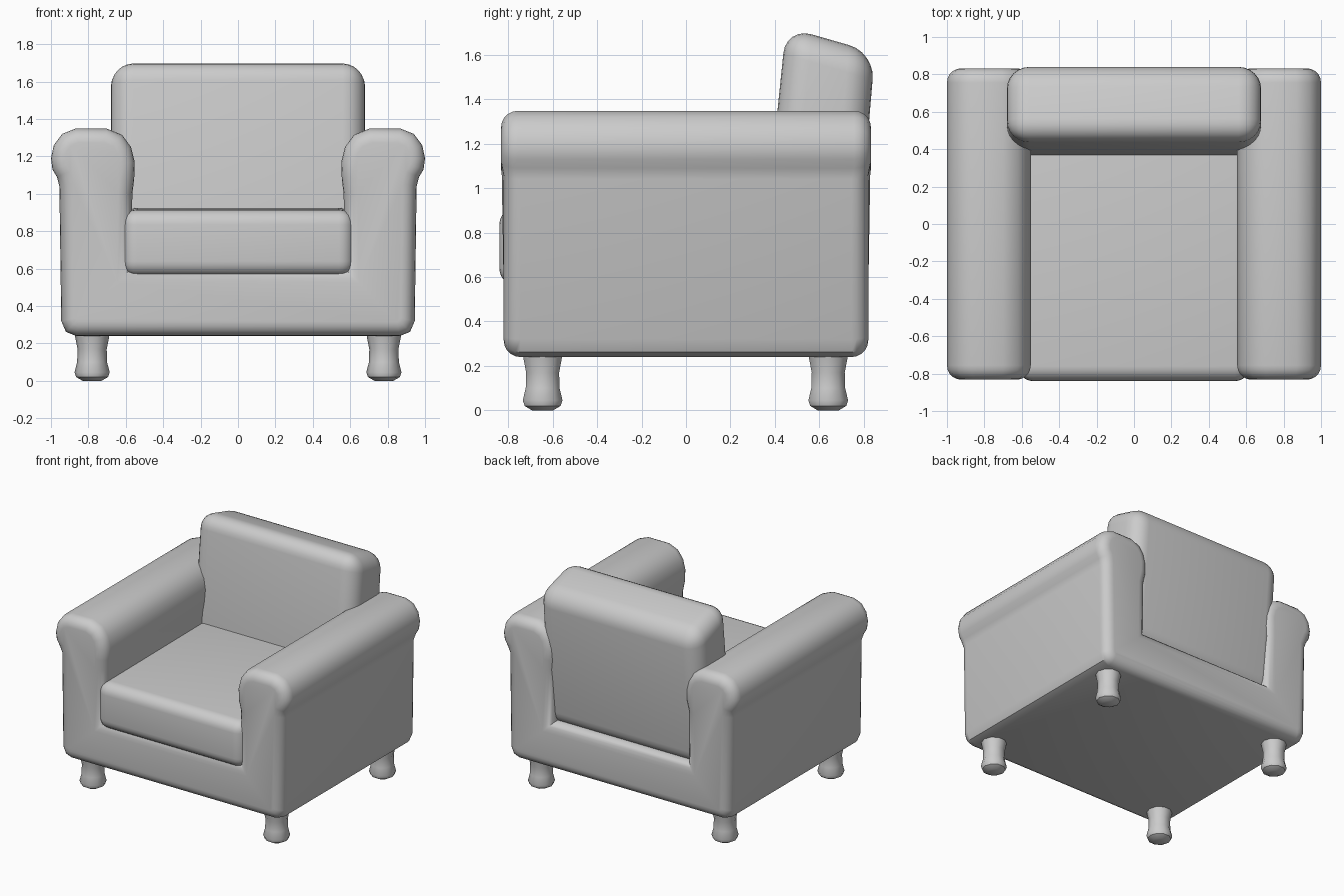
import bpy, bmesh, math
from mathutils import Vector

cube = bpy.data.objects.get("Cube")
if cube:
    bpy.data.objects.remove(cube, do_unlink=True)

grey = bpy.data.materials.new("light grey")
grey.use_nodes = True
grey.diffuse_color = (0.6, 0.6, 0.6, 1)
grey.node_tree.nodes["Principled BSDF"].inputs["Base Color"].default_value = (0.6, 0.6, 0.6, 1)


def add_object(name, bm, bevel=0):
    bmesh.ops.recalc_face_normals(bm, faces=bm.faces)
    mesh = bpy.data.meshes.new(name)
    bm.to_mesh(mesh)
    bm.free()
    mesh.materials.append(grey)
    obj = bpy.data.objects.new(name, mesh)
    bpy.context.collection.objects.link(obj)
    bpy.ops.object.select_all(action='DESELECT')
    bpy.context.view_layer.objects.active = obj
    obj.select_set(True)
    if bevel:
        mod = obj.modifiers.new("Rounding", 'BEVEL')
        mod.width, mod.segments, mod.limit_method = bevel, 6, 'NONE'
        bpy.ops.object.modifier_apply(modifier=mod.name)
    bpy.ops.object.shade_smooth_by_angle(angle=math.radians(40))
    return obj


def loft(rings):
    """Skin a list of equal rings and cap both ends."""
    bm = bmesh.new()
    loops = [[bm.verts.new(p) for p in ring] for ring in rings]
    n = len(loops[0])
    for a, b in zip(loops, loops[1:]):
        for i in range(n):
            j = (i + 1) % n
            bm.faces.new((a[i], a[j], b[j], b[i]))
    bm.faces.new(loops[0][::-1])
    bm.faces.new(loops[-1])
    return bm


def inset(points, d):
    """Mitred inward offset of a counter-clockwise outline."""
    result = []
    for i, p in enumerate(points):
        e1 = (p - points[i - 1]).normalized()
        e2 = (points[(i + 1) % len(points)] - p).normalized()
        n1, n2 = Vector((-e1.y, e1.x)), Vector((-e2.y, e2.x))
        result.append(p + (n1 + n2) * d / (1 + n1.dot(n2)))
    return result


# Frame: base and rolled arms share one outline, with rounded ends
half = [(.865, .24), (.92, .262), (.945, .32), (.955, 1.04), (.968, 1.09),
        (.992, 1.13), (1, 1.19), (.985, 1.26), (.94, 1.32), (.87, 1.348),
        (.70, 1.348), (.62, 1.315), (.572, 1.25), (.552, 1.17),
        (.555, 1.08), (.565, 1.0), (.57, .6)]
outline = [Vector(p) for p in half] + [Vector((-x, z)) for x, z in reversed(half)]
r, depth, steps = .075, .82, 5
ends = [(r * (1 - math.cos(a)), depth - r + r * math.sin(a))
        for a in (math.pi / 2 * k / steps for k in range(steps + 1))]
slices = [(d, -y) for d, y in reversed(ends)] + ends
frame = loft([[(p.x, y * (1.015 if p.y > 1.08 else 1), p.y) for p in inset(outline, d)]
              for d, y in slices])
add_object("frame_with_arms", frame)

# Back cushion: leaning wedge, rounded all over
side = [(.33, .55), (.76, .55), (.85, 1.61), (.45, 1.725)]
add_object("back_cushion", loft([[(x, y, z) for y, z in side] for x in (-.68, .68)]), .12)

# Seat cushion, bulging slightly past the front
side = [(-.84, .56), (.45, .56), (.45, .925), (-.84, .915)]
add_object("seat_cushion", loft([[(x, y, z) for y, z in side] for x in (-.62, .62)]), .08)

# Turned feet
foot = [(.05, 0), (.085, .02), (.094, .045), (.08, .1), (.078, .17), (.09, .23), (.095, .26)]
for end, y in (("front", -.645), ("back", .64)):
    for hand, x in (("left", .78), ("right", -.78)):
        rings = [[(x + rad * math.cos(math.tau * k / 10), y + rad * math.sin(math.tau * k / 10), z)
                  for k in range(10)] for rad, z in foot]
        add_object(f"{end}_{hand}_foot", loft(rings))
